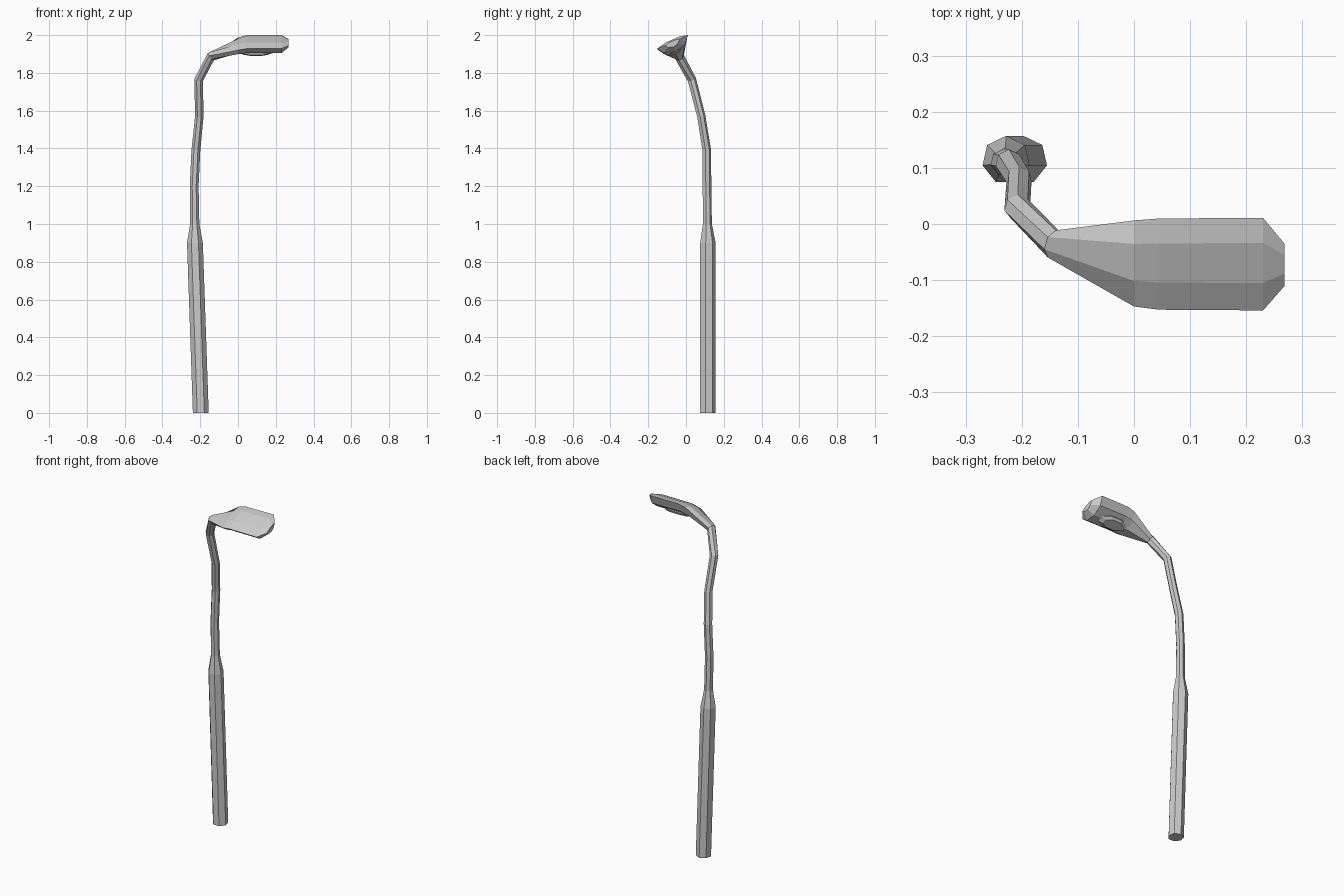
import bpy
from math import cos, sin, pi, radians
from mathutils import Vector

if "Cube" in bpy.data.objects:
    bpy.data.objects.remove(bpy.data.objects["Cube"])

SIDES = 7


def loft(name, rings):
    """Skin a list of equal-length rings and cap both ends."""
    n = len(rings[0])
    verts = [v for r in rings for v in r]
    faces = [(k * n + i, k * n + (i + 1) % n, (k + 1) * n + (i + 1) % n, (k + 1) * n + i)
             for k in range(len(rings) - 1) for i in range(n)]
    faces += [tuple(reversed(range(n))), tuple(range(len(verts) - n, len(verts)))]
    me = bpy.data.meshes.new(name)
    me.from_pydata(verts, [], faces)
    ob = bpy.data.objects.new(name, me)
    bpy.context.collection.objects.link(ob)
    return ob


def ring(centre, radius, direction):
    """Seven-sided ring facing along a direction."""
    q = Vector((0, 0, 1)).rotation_difference(Vector(direction))
    return [Vector(centre) + q @ Vector((radius * cos(a), radius * sin(a), 0))
            for a in (pi / 2 + 2 * pi * i / SIDES for i in range(SIDES))]


# Pole: thick base, step, thin bent upper tube
UP = (0, 0, 1)
neck = ring((-0.143, -0.036, 1.888), 0.026, (0.76, -0.28, 0.58))
loft("pole", [
    ring((-0.197, 0.114, 0.0), 0.043, UP),
    ring((-0.228, 0.114, 0.9), 0.043, UP),
    ring((-0.229, 0.112, 1.0), 0.025, UP),
    ring((-0.232, 0.110, 1.2), 0.024, UP),
    ring((-0.223, 0.109, 1.39), 0.024, (0.07, -0.1, 1)),
    ring((-0.205, 0.080, 1.57), 0.023, (0.05, -0.2, 1)),
    ring((-0.208, 0.030, 1.765), 0.024, (0.22, -0.36, 0.9)),
    neck])

# Lamp head: tilted seven-sided section along x
section = [(0.011, 2.0), (-0.034, 1.993), (-0.105, 1.962), (-0.154, 1.928),
           (-0.12, 1.905), (-0.057, 1.910), (-0.006, 1.948)]


def head_ring(x, s, cy=-0.07, cz=1.95, dz=0.0):
    return [Vector((x, cy + (y - cy) * s, cz + (z - cz) * s + dz)) for y, z in section]


loft("lamp_head", [neck, head_ring(0.0, 0.93, -0.055, 1.95, -0.009),
                   head_ring(0.045, 0.985), head_ring(0.23, 1.0),
                   head_ring(0.268, 0.46, -0.074, 1.96)])

# Lens: stretched octagonal dome under the head
tilt = radians(22)
across, down = Vector((0, cos(tilt), sin(tilt))), Vector((0, sin(tilt), -cos(tilt)))


def lens_ring(s, depth):
    c = Vector((0.095, -0.066, 1.914))
    return [c + Vector((0.095 * s * cos(a), 0, 0)) + across * (0.044 * s * sin(a)) + down * depth
            for a in (pi / 8 + pi / 4 * i for i in range(8))]


loft("lens", [lens_ring(0.72, 0.015), lens_ring(1.0, 0.004), lens_ring(1.0, -0.012)])
